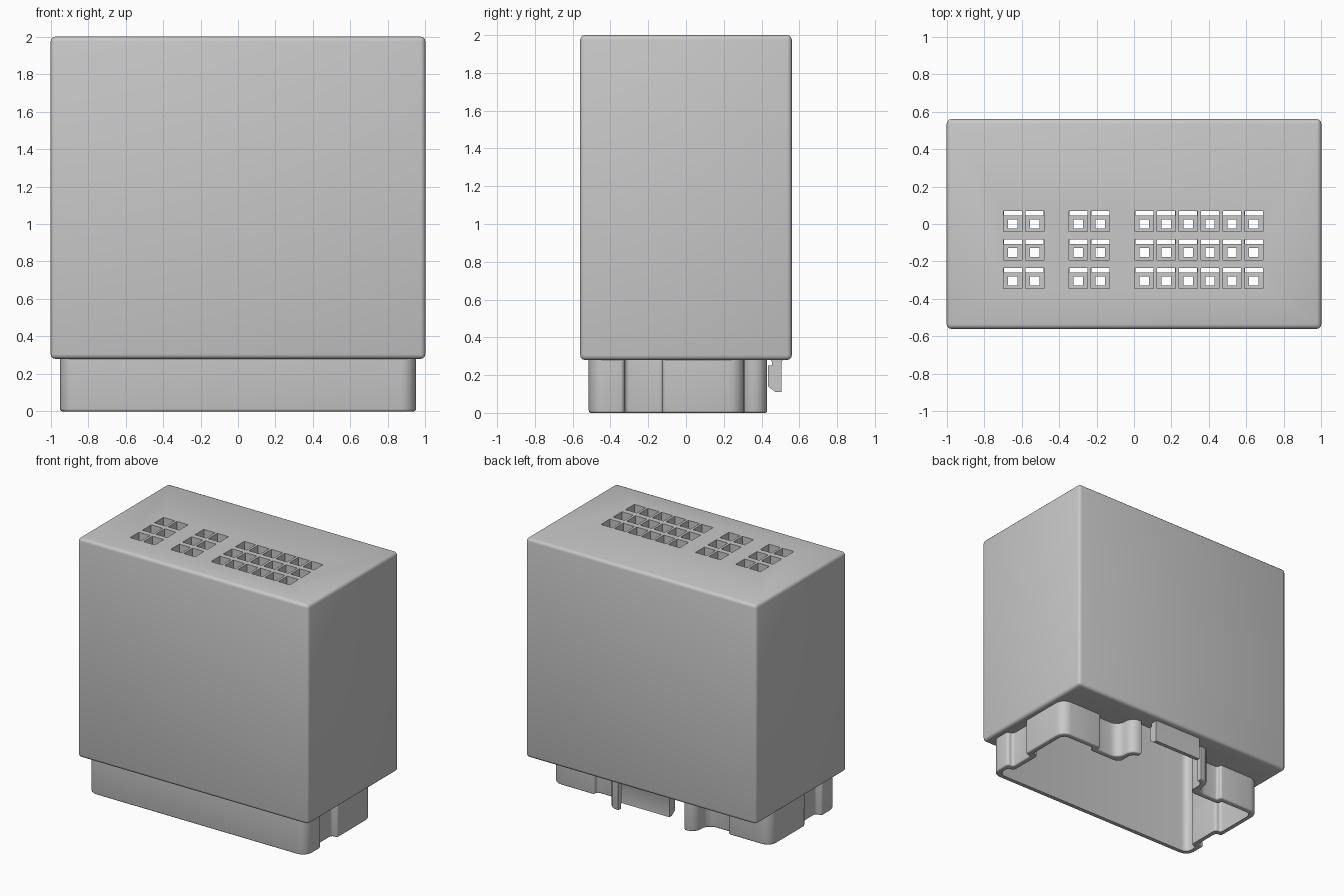
import bpy, bmesh, math
from mathutils import Vector

old = bpy.data.objects.get("Cube")
if old:
    bpy.data.objects.remove(old)

# One grey plastic for the whole housing
grey = bpy.data.materials.new("grey_plastic")
grey.use_nodes = True
GREY = (0.58, 0.58, 0.58, 1)
grey.diffuse_color = GREY
for node in grey.node_tree.nodes:
    if node.type == 'BSDF_PRINCIPLED':
        node.inputs["Base Color"].default_value = GREY


def finish(name, bm):
    bmesh.ops.recalc_face_normals(bm, faces=bm.faces)
    mesh = bpy.data.meshes.new(name)
    bm.to_mesh(mesh)
    bm.free()
    mesh.materials.append(grey)
    obj = bpy.data.objects.new(name, mesh)
    bpy.context.collection.objects.link(obj)
    return obj


def add_box(bm, x0, x1, y0, y1, z0, z1):
    verts = bmesh.ops.create_cube(bm, size=1)["verts"]
    for v in verts:
        v.co = ((x0 + x1) / 2 + v.co.x * (x1 - x0),
                (y0 + y1) / 2 + v.co.y * (y1 - y0),
                (z0 + z1) / 2 + v.co.z * (z1 - z0))


def boxes(name, sizes):
    bm = bmesh.new()
    for s in sizes:
        add_box(bm, *s)
    return finish(name, bm)


def prism(name, rings):
    """Closed solid through a stack of matching profiles."""
    bm = bmesh.new()
    loops = [[bm.verts.new(p) for p in ring] for ring in rings]
    bm.faces.new(loops[0])
    bm.faces.new(loops[-1])
    n = len(loops[0])
    for low, high in zip(loops, loops[1:]):
        for i in range(n):
            j = (i + 1) % n
            bm.faces.new((low[i], low[j], high[j], high[i]))
    return finish(name, bm)


def fillet(points, radius, steps=5):
    """Round every corner of a closed 2D outline."""
    out = []
    for i, p in enumerate(points):
        a, b = points[i - 1] - p, points[(i + 1) % len(points)] - p
        r = min(radius, a.length * 0.46, b.length * 0.46)
        a, b = p + a.normalized() * r, p + b.normalized() * r
        centre = a + b - p
        for k in range(steps + 1):
            t = k / steps * math.pi / 2
            out.append(centre + (p - b) * math.cos(t) + (p - a) * math.sin(t))
    return out


def inset(points, dist):
    """Move a counter-clockwise outline inward with mitred corners."""
    out = []
    for i, p in enumerate(points):
        d1 = (p - points[i - 1]).normalized()
        d2 = (points[(i + 1) % len(points)] - p).normalized()
        n1, n2 = Vector((-d1.y, d1.x)), Vector((-d2.y, d2.x))
        out.append(p + (n1 + n2) * dist / (1 + n1.dot(n2)))
    return out


def at_height(points, z):
    return [(p.x, p.y, z) for p in points]


def cut(target, cutter):
    mod = target.modifiers.new("cut", 'BOOLEAN')
    mod.operation = 'DIFFERENCE'
    mod.solver = 'EXACT'
    mod.object = cutter
    bpy.context.view_layer.objects.active = target
    bpy.ops.object.modifier_apply(modifier=mod.name)


# Plan of the mating skirt: right half, mirrored for the other side
BASE, CEILING, FLOOR = 0.28, 1.1, 1.2
half = [(0.95, -0.515), (0.95, -0.325), (0.9, -0.325), (0.9, -0.125),
        (0.95, -0.125), (0.95, 0.31), (0.58, 0.31), (0.58, 0.27),
        (0.38, 0.27), (0.38, 0.43)]
plan = [Vector(p) for p in half] + [Vector((-x, y)) for x, y in reversed(half)]
outer = fillet(plan, 0.08)
inner = fillet(inset(plan, 0.04), 0.05)

# Main housing block with softly rounded edges
bm = bmesh.new()
add_box(bm, -1, 1, -0.56, 0.56, BASE, 2)
bmesh.ops.bevel(bm, geom=list(bm.edges), offset=0.025, segments=3,
                profile=0.5, affect='EDGES')
housing = finish("housing_block", bm)

# Skirt below the block, rounded on its lower rim
rim = 0.012
steps = [math.radians(a) for a in (0, 30, 60, 90)]
rings = [at_height(inset(outer, rim * (1 - math.sin(a))), rim * (1 - math.cos(a)))
         for a in steps]
skirt = prism("mating_skirt", rings + [at_height(outer, BASE)])

# Deep mating cavity and the gap behind the latch
cavity = prism("cavity_cutter", [at_height(inner, -0.1), at_height(inner, CEILING)])
gap = boxes("gap_cutter", [(-0.29, 0.29, 0.3, 0.6, -0.1, 0.4)])

# Terminal cells: wide wells, with a pin hole and a lance slot through each floor
columns = [-0.647, -0.53, -0.297, -0.18] + [0.055 + 0.117 * i for i in range(6)]
rows = [0, -0.152, -0.304]
wells, pins = [], []
for x in columns:
    for y in rows:
        wells.append((x - 0.049, x + 0.049, y - 0.04, y + 0.07, FLOOR, 2.1))
        pins.append((x - 0.025, x + 0.025, y - 0.025, y + 0.025, 1, FLOOR + 0.05))
        pins.append((x - 0.048, x + 0.048, y + 0.045, y + 0.069, 1, FLOOR + 0.05))
well_cutter = boxes("well_cutter", wells)
pin_cutter = boxes("pin_cutter", pins)

for cutter in (cavity, well_cutter, pin_cutter):
    cut(housing, cutter)
for cutter in (cavity, gap):
    cut(skirt, cutter)
for cutter in (cavity, gap, well_cutter, pin_cutter):
    bpy.data.objects.remove(cutter)

# Latch tab hanging behind the gap, with a catch on its inner side
latch_profile = [(0.445, 0.285), (0.515, 0.285), (0.505, 0.265), (0.505, 0.11),
                 (0.475, 0.11), (0.435, 0.14), (0.435, 0.25), (0.455, 0.25),
                 (0.455, 0.27)]
latch = prism("latch_tab", [[(x, y, z) for y, z in latch_profile]
                            for x in (-0.21, 0.21)])

# Smooth rounded surfaces, keep hard edges
bpy.ops.object.select_all(action='DESELECT')
for obj in (housing, skirt, latch):
    obj.select_set(True)
bpy.context.view_layer.objects.active = housing
bpy.ops.object.shade_smooth_by_angle(angle=math.radians(35))
